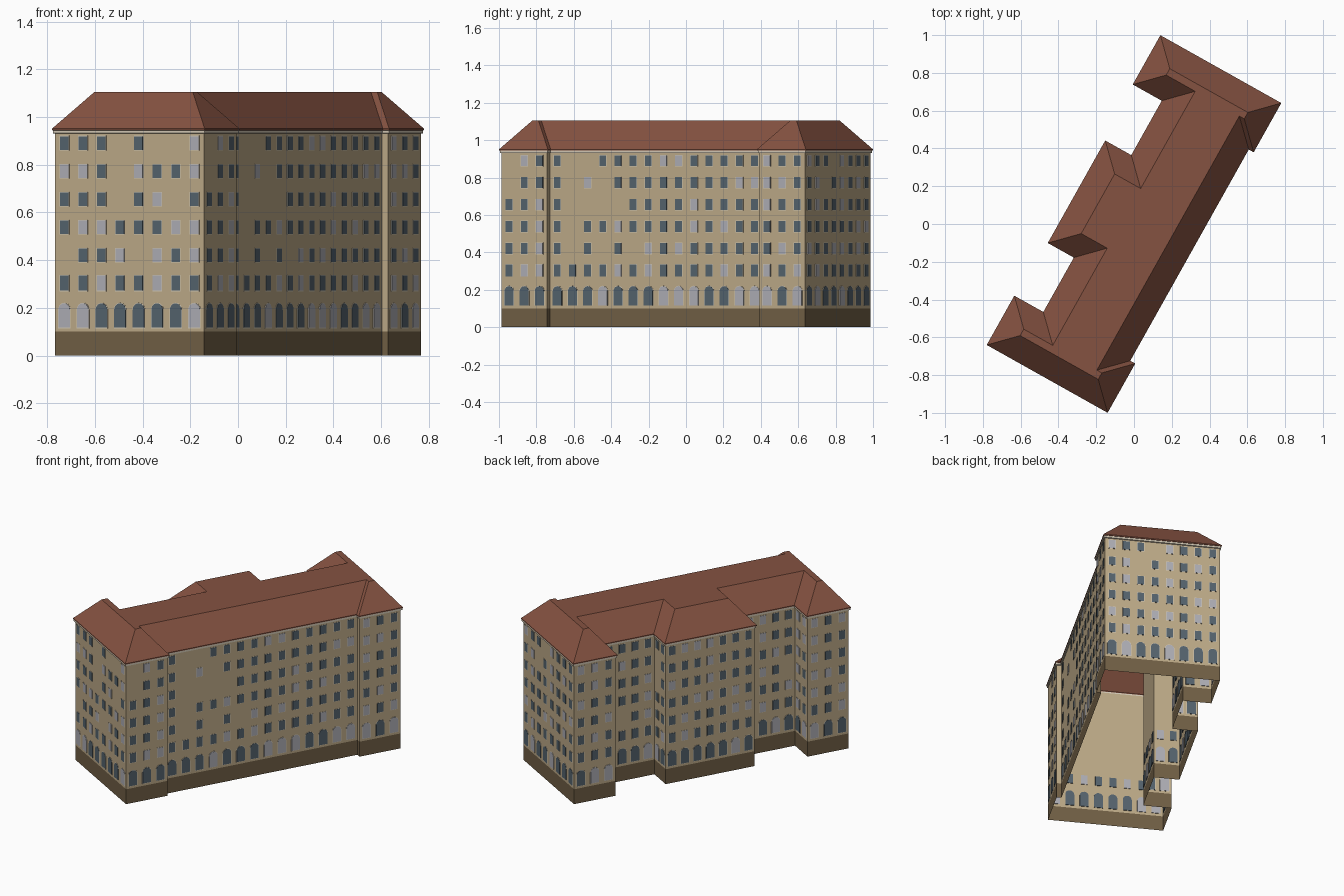
import bpy, bmesh, math, random
from mathutils import Vector, Matrix

if "Cube" in bpy.data.objects:
    bpy.data.objects.remove(bpy.data.objects["Cube"])

random.seed(4)
ROT = Matrix.Rotation(math.radians(60.72), 4, 'Z')   # building stands at an angle


def material(name, rgb):
    m = bpy.data.materials.new(name)
    m.diffuse_color = (*rgb, 1)
    m.use_nodes = True
    m.node_tree.nodes["Principled BSDF"].inputs["Base Color"].default_value = m.diffuse_color
    return m


WALL = material("beige plaster", (0.51, 0.40, 0.245))
PLINTH = material("brown stone", (0.165, 0.115, 0.06))
ROOF = material("red brown tile", (0.235, 0.085, 0.053))
TRIM = material("pale trim", (0.66, 0.59, 0.47))
DARK = material("dark glass", (0.09, 0.125, 0.155))
LIGHT = material("pale glass", (0.42, 0.42, 0.46))

# Eave outline: two end wings, a shallow front recess and a central rear wing
half = [(0.641, -0.337), (0.641, -0.367), (0.94, -0.367), (0.94, 0.367),
        (0.641, 0.367), (0.641, 0.191), (0.311, 0.191), (0.311, 0.349)]
OUTLINE = [Vector(p) for p in half] + [Vector((-x, y)) for x, y in reversed(half)]


def inset(points, d):
    """Mitred inward offset of the right-angled outline."""
    out = []
    for i, p in enumerate(points):
        a = (p - points[i - 1]).normalized()
        b = (points[(i + 1) % len(points)] - p).normalized()
        out.append(p + d * (Vector((-a.y, a.x)) + Vector((-b.y, b.x))))
    return out


def make_object(name, bm, mats):
    me = bpy.data.meshes.new(name)
    bm.to_mesh(me)
    bm.free()
    for m in mats:
        me.materials.append(m)
    ob = bpy.data.objects.new(name, me)
    ob.matrix_world = ROT
    bpy.context.collection.objects.link(ob)
    return ob


def loft(name, rings, mats, bands, cap=False):
    """Stack outlines given as (inset, height); bands gives each band's material."""
    bm = bmesh.new()
    loops = [[bm.verts.new((p.x, p.y, z)) for p in inset(OUTLINE, d)] for d, z in rings]
    n = len(OUTLINE)
    for lo, hi, mi in zip(loops, loops[1:], bands):
        for i in range(n):
            j = (i + 1) % n
            bm.faces.new((lo[i], lo[j], hi[j], hi[i])).material_index = mi
    if cap:
        bm.faces.new(loops[-1])
    return make_object(name, bm, mats)


# Shell, cornice and flat-topped hipped roof (open underneath)
loft("walls", [(0.01, 0), (0.01, 0.1), (0.01, 0.932)], [PLINTH, WALL], [0, 1])
loft("cornice", [(0.01, 0.93), (0.003, 0.932), (0.003, 0.944)], [TRIM], [0, 0])
loft("roof", [(0.003, 0.944), (0, 0.945), (0, 0.951), (0.13, 1.104)], [ROOF], [0, 0, 0], True)


def profile(w, h, rise):
    """Window outline with its sill at zero, with an optional arched head."""
    pts = [(-w / 2, 0), (w / 2, 0)]
    if rise == 0:
        return pts + [(w / 2, h), (-w / 2, h)]
    return pts + [(w / 2 * math.cos(math.pi * k / 10),
                   h - rise + rise * math.sin(math.pi * k / 10)) for k in range(11)]


def plate(bm, pts, origin, along, normal, back, front, mi):
    rings = [[bm.verts.new(origin + along * x + Vector((0, 0, z)) + normal * d) for x, z in pts]
             for d in (back, front)]
    bm.faces.new(rings[1]).material_index = mi
    bm.faces.new(rings[0][::-1]).material_index = mi
    for i in range(len(pts)):
        j = (i + 1) % len(pts)
        bm.faces.new((rings[0][i], rings[0][j], rings[1][j], rings[1][i])).material_index = mi


# Storeys: sill height, width, height, arch rise
STOREYS = [(0.117, 0.055, 0.102, 0.027), (0.272, 0.041, 0.063, 0)]
STOREYS += [(0.392 + 0.1175 * k, 0.041, 0.057, 0) for k in range(5)]


def blank_chance(level, centre, normal):
    """Upper windows are missing in places on two facades."""
    if level < 2:
        return 0
    if normal.x < -0.9 and centre.x < -0.9:
        return 0.25
    if normal.y < -0.9 and -0.6 < centre.x < -0.3:
        return 0.5
    return 0.03


# Windows spaced evenly along every wall
frames, panes = bmesh.new(), bmesh.new()
corners = inset(OUTLINE, 0.01)
for i, a in enumerate(corners):
    b = corners[(i + 1) % len(corners)]
    length = (b - a).length
    count = round(length / 0.0905)
    along = ((b - a) / length).to_3d()
    normal = Vector((along.y, -along.x, 0))
    for k in range(count):
        centre = a.to_3d() + along * length * (k + 0.5) / count
        for level, (z, w, h, rise) in enumerate(STOREYS):
            if random.random() < blank_chance(level, centre, normal):
                continue
            sill = centre + Vector((0, 0, z))
            m = 0.0025
            plate(frames, profile(w + 2 * m, h + 2 * m, rise and rise + m),
                  sill - Vector((0, 0, m)), along, normal, 0.0002, 0.0015, 0)
            back = -0.004 if level < 2 else 0.001
            plate(panes, profile(w, h, rise), sill, along, normal, back, 0.003,
                  1 if random.random() < 0.3 else 0)
make_object("window_frames", frames, [TRIM])
make_object("window_panes", panes, [DARK, LIGHT])
